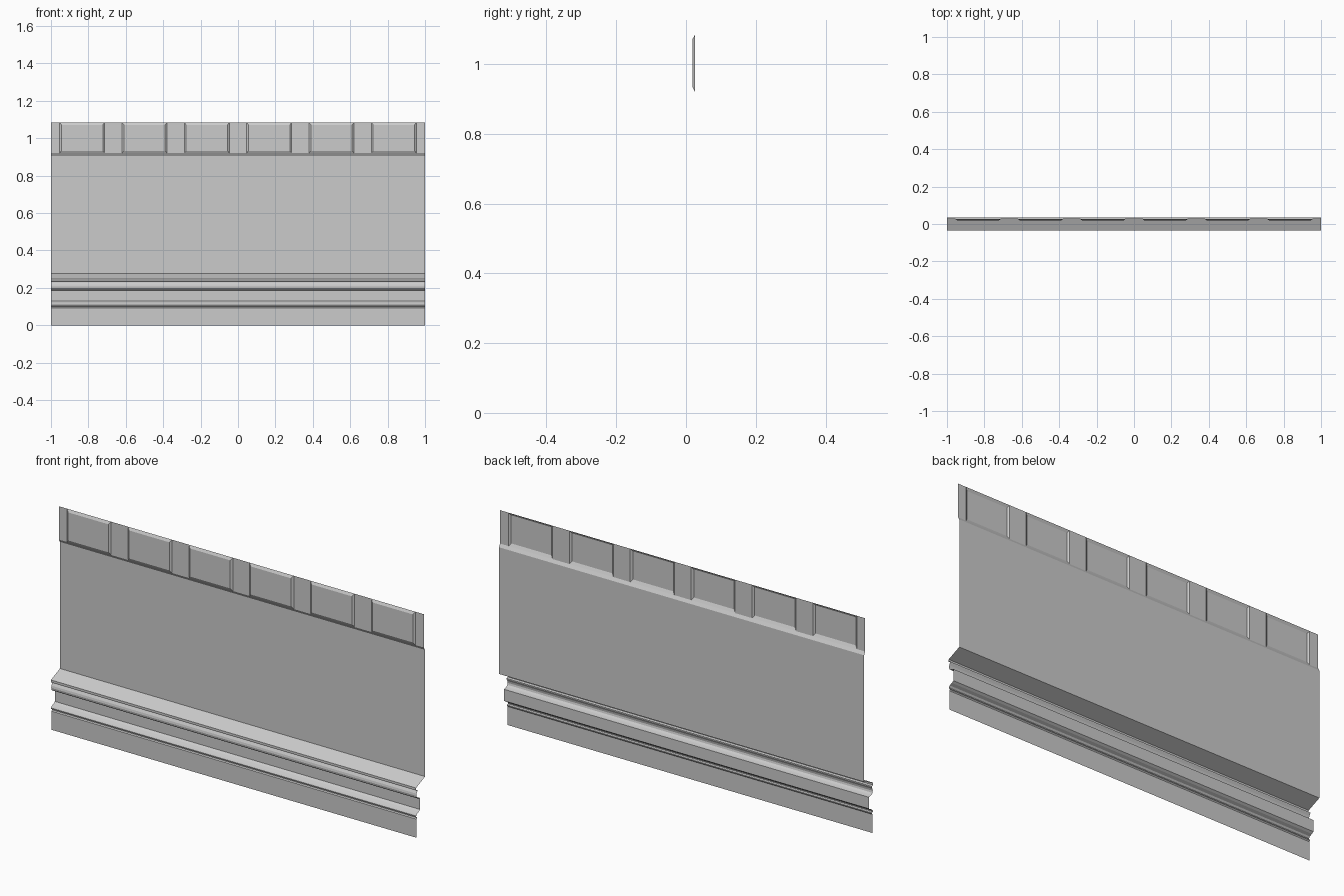
import bpy, bmesh

if "Cube" in bpy.data.objects:
    bpy.data.objects.remove(bpy.data.objects["Cube"])


def make_object(name, bm):
    bmesh.ops.remove_doubles(bm, verts=bm.verts[:], dist=1e-5)
    mesh = bpy.data.meshes.new(name)
    bm.to_mesh(mesh)
    bm.free()
    ob = bpy.data.objects.new(name, mesh)
    bpy.context.collection.objects.link(ob)
    return ob


def quad(bm, pts):
    bm.faces.new([bm.verts.new(p) for p in pts])


def extrude_profile(name, profile):
    # Open sheet: sweep a (y, z) profile, listed bottom to top, along x
    bm = bmesh.new()
    for (y0, z0), (y1, z1) in zip(profile, profile[1:]):
        quad(bm, [(-1, y0, z0), (1, y0, z0), (1, y1, z1), (-1, y1, z1)])
    return make_object(name, bm)


WALL_Y, BAND_Y, PANEL_Y = 0.035, 0.026, 0.019
BAND_Z0, BAND_Z1 = 0.92, 1.085

# Skirting: plain board, lower bead, flat recess, upper bead, sloped top
extrude_profile("skirting", [
    (-0.031, 0.0), (-0.031, 0.092), (-0.027, 0.097), (-0.027, 0.101),
    (-0.034, 0.104), (-0.034, 0.109), (-0.028, 0.117), (-0.014, 0.123),
    (-0.004, 0.130), (-0.004, 0.187), (-0.014, 0.189), (-0.024, 0.192),
    (-0.031, 0.199), (-0.033, 0.208), (-0.031, 0.218), (-0.025, 0.229),
    (-0.025, 0.233), (-0.035, 0.236), (-0.035, 0.248), (WALL_Y, 0.278)])

# Flat wall with the flared lip under the band
extrude_profile("wall", [(WALL_Y, 0.278), (WALL_Y, 0.905), (BAND_Y, BAND_Z0)])

# Top band: six raised bevelled panels separated by flat strips
bm = bmesh.new()
half, bevel = 0.046, 0.010
edge = -1.0
for i in range(6):
    left = -1 + i / 3 + half
    right = -1 + (i + 1) / 3 - half
    outer = [(left, BAND_Y, BAND_Z0), (right, BAND_Y, BAND_Z0),
             (right, BAND_Y, BAND_Z1), (left, BAND_Y, BAND_Z1)]
    a, b, lo, hi = left + bevel, right - bevel, BAND_Z0 + 0.013, BAND_Z1 - 0.013
    inner = [(a, PANEL_Y, lo), (b, PANEL_Y, lo), (b, PANEL_Y, hi), (a, PANEL_Y, hi)]
    quad(bm, inner)
    for k in range(4):
        n = (k + 1) % 4
        quad(bm, [outer[k], outer[n], inner[n], inner[k]])
    quad(bm, [(edge, BAND_Y, BAND_Z0), outer[0], outer[3], (edge, BAND_Y, BAND_Z1)])
    edge = right
quad(bm, [(edge, BAND_Y, BAND_Z0), (1, BAND_Y, BAND_Z0),
          (1, BAND_Y, BAND_Z1), (edge, BAND_Y, BAND_Z1)])
make_object("panelled_band", bm)
